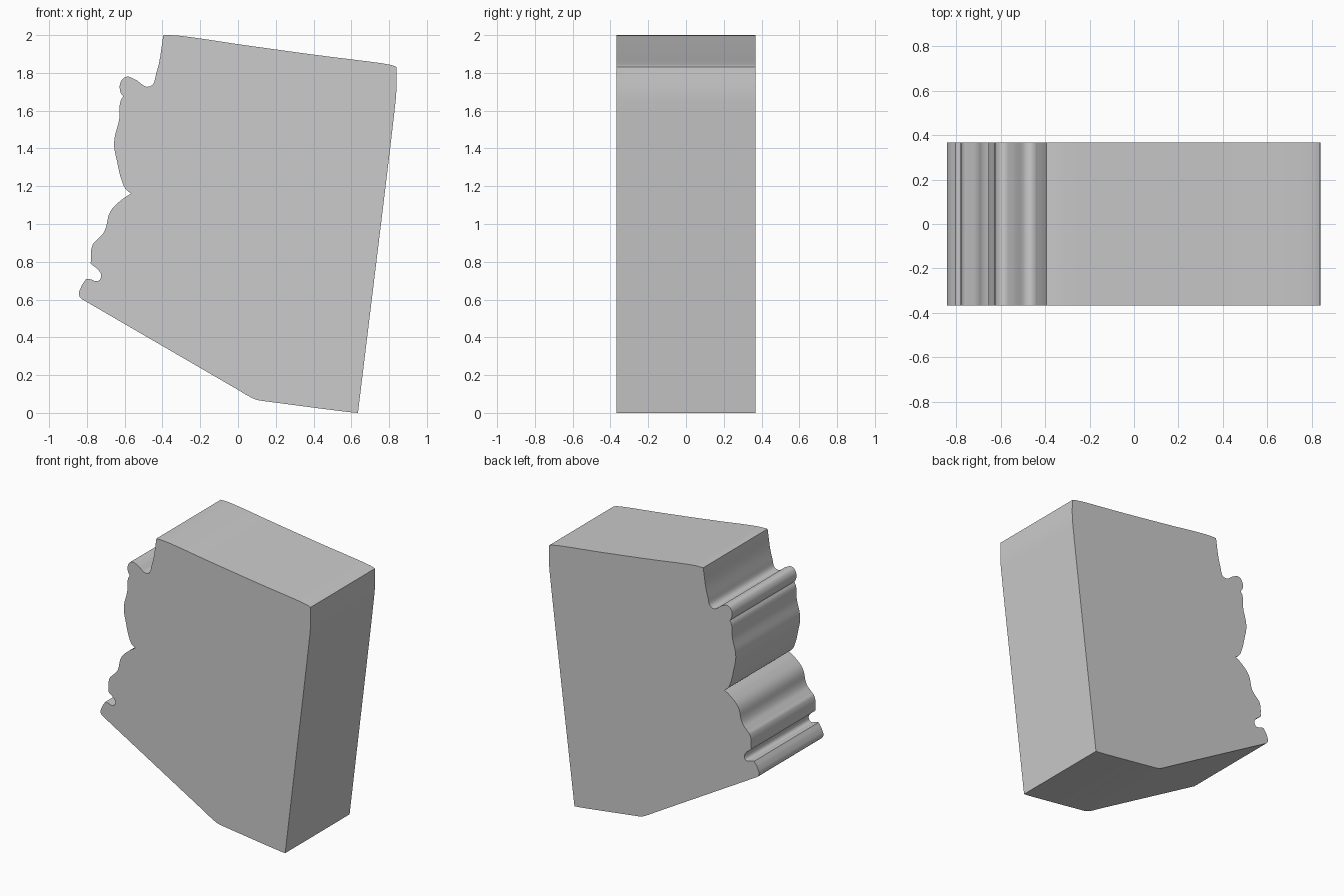
import bpy, math

if "Cube" in bpy.data.objects:
    bpy.data.objects.remove(bpy.data.objects["Cube"])

HALF_DEPTH = 0.368

# Outline runs of (x, z): each run starts at a sharp corner and flows smoothly to the next
RUNS = [
    # gently sloping top
    [(-0.395, 2.0), (-0.34, 1.999), (-0.28, 1.993), (0.0, 1.952), (0.39, 1.898), (0.81, 1.842)],
    # slanted right side
    [(0.838, 1.832), (0.838, 1.70), (0.83, 1.612)],
    # bottom, bent in the middle
    [(0.635, 0.0), (0.59, 0.004)],
    [(0.14, 0.062), (0.10, 0.069), (0.05, 0.092)],
    [(0.0, 0.122)],
    # broken left edge, lower half
    [(-0.828, 0.603), (-0.841, 0.622), (-0.83, 0.668)],
    [(-0.803, 0.71), (-0.785, 0.708), (-0.74, 0.699), (-0.724, 0.725), (-0.732, 0.747)],
    [(-0.78, 0.79), (-0.769, 0.892), (-0.745, 0.918), (-0.708, 0.96), (-0.676, 1.066),
     (-0.62, 1.125)],
    # broken left edge, upper half
    [(-0.565, 1.162), (-0.592, 1.182), (-0.61, 1.215), (-0.64, 1.33), (-0.656, 1.43),
     (-0.628, 1.56), (-0.622, 1.65)],
    [(-0.608, 1.676), (-0.623, 1.70), (-0.618, 1.757), (-0.588, 1.78), (-0.55, 1.768),
     (-0.466, 1.728), (-0.432, 1.80)],
]

# Slab: curved outline extruded through its depth
points = [(p, i == 0) for run in RUNS for i, p in enumerate(run)]
curve = bpy.data.curves.new("slab", 'CURVE')
curve.dimensions = '2D'
curve.fill_mode = 'BOTH'
curve.extrude = HALF_DEPTH
spline = curve.splines.new('BEZIER')
spline.bezier_points.add(len(points) - 1)
spline.use_cyclic_u = True
spline.resolution_u = 5
for bp, ((x, z), corner) in zip(spline.bezier_points, points):
    bp.co = (x, z, 0)
    bp.handle_left_type = bp.handle_right_type = 'VECTOR' if corner else 'AUTO'

slab = bpy.data.objects.new("slab", curve)
bpy.context.collection.objects.link(slab)
slab.rotation_euler.x = math.pi / 2

# Turn into a welded mesh with smooth curved walls and crisp rims
bpy.context.view_layer.objects.active = slab
slab.select_set(True)
bpy.ops.object.convert(target='MESH')
bpy.ops.object.transform_apply(location=False, rotation=True, scale=False)
bpy.ops.object.mode_set(mode='EDIT')
bpy.ops.mesh.select_all(action='SELECT')
bpy.ops.mesh.remove_doubles(threshold=0.0001)
bpy.ops.mesh.normals_make_consistent(inside=False)
bpy.ops.object.mode_set(mode='OBJECT')
bpy.ops.object.shade_smooth_by_angle(angle=math.radians(30))
